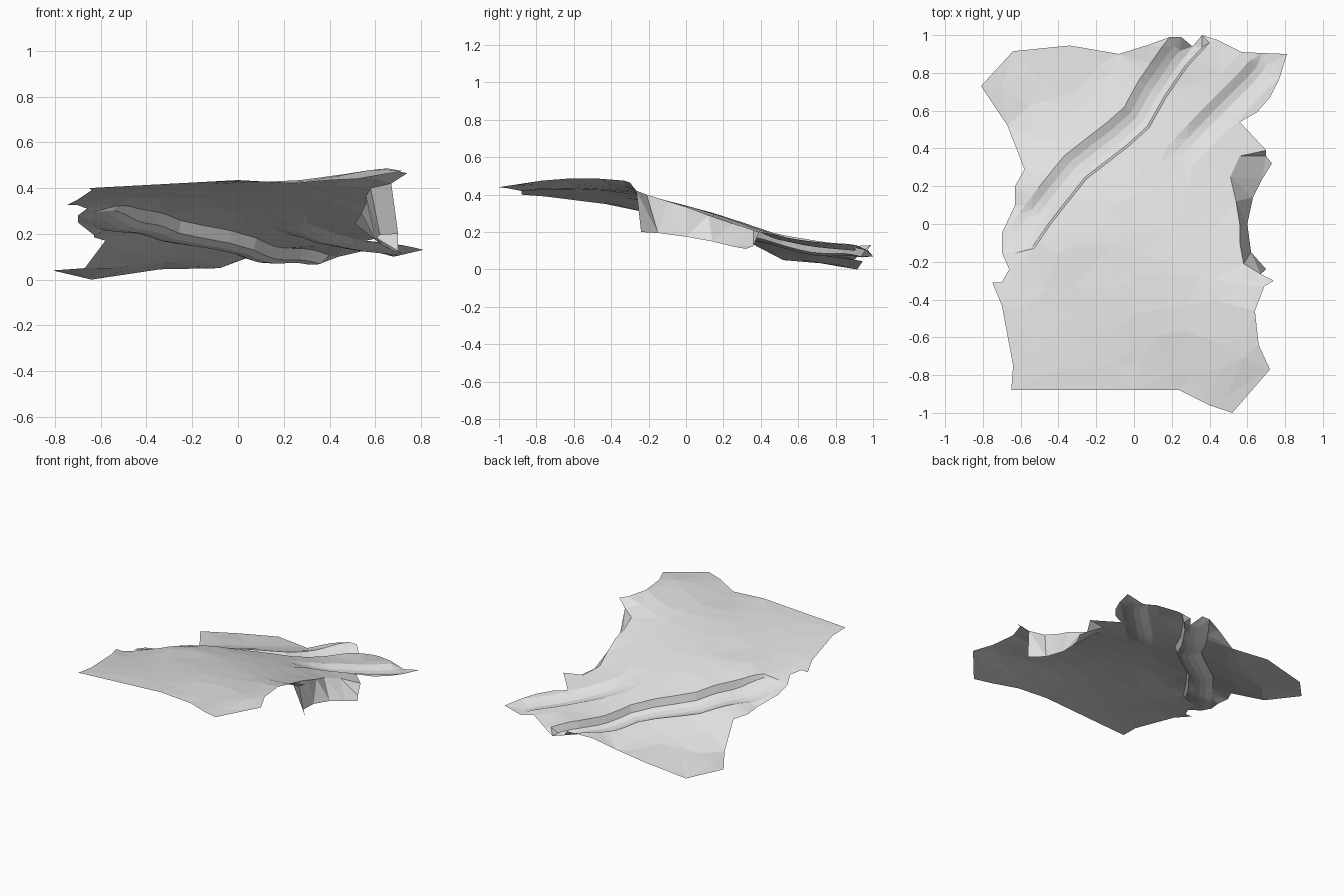
import bpy, random
from mathutils import Vector, geometry

if "Cube" in bpy.data.objects:
    bpy.data.objects.remove(bpy.data.objects["Cube"])

random.seed(4)

# Torn outer edge of the ground sheet (counter-clockwise from front left)
edge = [
    (-.65, -.88, .40), (0, -.88, .435), (.24, -.88, .42), (.40, -.96, .435), (.52, -1, .44),
    (.72, -.77, .475), (.66, -.64, .485), (.64, -.46, .485), (.69, -.33, .475), (.74, -.30, .465),
    (.67, -.265, .42),
    # foot of the cliff
    (.70, -.24, .20), (.62, -.15, .195), (.60, 0, .175), (.63, .14, .15), (.68, .24, .125),
    (.73, .32, .11), (.70, .36, .125), (.70, .39, .20),
    # back right and back edge
    (.56, .54, .17), (.65, .59, .16), (.72, .67, .15), (.77, .77, .14), (.81, .90, .13),
    (.68, .905, .10), (.57, .91, .13), (.44, .975, .10), (.36, 1, .07), (.31, .94, .065),
    (.25, .99, .13), (.19, .99, .13), (.08, .95, .11), (-.08, .90, .05), (-.34, .945, .045),
    (-.64, .915, .0)]
left_edge = [
    (-.81, .73, .04), (-.67, .52, .05), (-.58, .29, .17), (-.63, .20, .185), (-.63, .10, .195),
    (-.70, -.05, .25), (-.70, -.15, .28), (-.66, -.24, .31), (-.70, -.31, .325),
    (-.75, -.31, .325), (-.70, -.43, .35), (-.64, -.75, .39)]
outline = edge + left_edge

# Cliff rim, and spot heights on the open ground
rim = [(.67, -.265, .42), (.58, -.21, .40), (.56, -.10, .365), (.56, 0, .335), (.54, .12, .29),
       (.51, .25, .245), (.56, .36, .21), (.70, .39, .20)]
spots = [(0, -.5, .42), (0, -.1, .365), (0, .2, .285), (-.4, -.4, .375),
         (.3, 0, .34), (.3, .2, .28), (.2, .4, .215), (.4, .6, .17), (-.4, .6, .08),
         (-.2, .75, .08), (.2, .7, .14), (.4, -.6, .45), (.6, -.8, .48),
         (-.46, -.08, .335), (-.33, .14, .29), (-.03, .42, .21)]
controls = [p for i, p in enumerate(outline) if not 10 <= i <= 18 and i not in (24, 27, 28)]
controls += rim + spots


def trend(x, y):
    return .27 + .04 * x - .21 * y


def spread(x, y, c):
    return ((x - c[0]) ** 2 + (y - c[1]) ** 2 + .0025) ** .5


def solve(rows):
    """Gaussian elimination on rows of [coefficients..., value]."""
    n = len(rows)
    for i in range(n):
        k = max(range(i, n), key=lambda r: abs(rows[r][i]))
        rows[i], rows[k] = rows[k], rows[i]
        for r in range(n):
            if r != i:
                f = rows[r][i] / rows[i][i]
                rows[r] = [a - f * b for a, b in zip(rows[r], rows[i])]
    return [rows[i][n] / rows[i][i] for i in range(n)]


weights = solve([[spread(p[0], p[1], c) for c in controls] + [p[2] - trend(p[0], p[1])]
                 for p in controls])


def ground(x, y):
    """Sloping plane bent to pass through the control heights."""
    return trend(x, y) + sum(w * spread(x, y, c) for w, c in zip(weights, controls))


def inside(x, y):
    hit = False
    for a, b in zip(outline, outline[1:] + outline[:1]):
        if (a[1] > y) != (b[1] > y) and x < a[0] + (y - a[1]) * (b[0] - a[0]) / (b[1] - a[1]):
            hit = not hit
    return hit


def edge_distance(x, y):
    p = Vector((x, y))
    best = 9
    for a, b in zip(outline, outline[1:] + outline[:1]):
        a, b = Vector(a[:2]), Vector(b[:2])
        t = max(0, min(1, (p - a).dot(b - a) / (b - a).length_squared))
        best = min(best, (a + t * (b - a) - p).length)
    return best


points = outline + rim


def trough(path, profile):
    """Rows of points beside a path; profile is (sideways offset, depth)."""
    path = [Vector(p) for p in path]
    dense = []
    for a, b in zip(path, path[1:]):
        n = max(1, round((b - a).length / .05))
        dense += [a.lerp(b, i / n) for i in range(n)]
    dense.append(path[-1])
    for i, p in enumerate(dense):
        d = (dense[min(i + 3, len(dense) - 1)] - dense[max(i - 3, 0)]).normalized()
        fade = min(1, .3 + i / 5)
        for off, depth in profile:
            x, y = p.x - d.y * off, p.y + d.x * off
            if inside(x, y) and edge_distance(x, y) > .025:
                points.append((x, y, ground(x, y) - depth * fade))


# Main gully: steep bank on the right, gentle bank on the left
trough([(-.53, -.13), (-.44, .0), (-.37, .09), (-.25, .24), (-.03, .41), (.08, .51), (.17, .67),
        (.28, .83), (.40, .96)],
       [(0, 0), (.012, .05), (.045, .062), (.085, .055), (.125, .035), (.17, 0)])
# Shallow second gully
trough([(.26, .34), (.46, .55), (.64, .73), (.70, .80), (.73, .87)],
       [(-.06, 0), (-.02, .018), (.02, .03), (.06, .025), (.11, 0)])

# Loose, faceted open ground
step = .15
for i in range(-6, 7):
    for j in range(-7, 8):
        x = i * step + random.uniform(-.05, .05)
        y = j * step + random.uniform(-.05, .05)
        at_cliff = x > .48 and -.28 < y < .42
        if at_cliff or not inside(x, y) or edge_distance(x, y) < .06:
            continue
        if min((x - p[0]) ** 2 + (y - p[1]) ** 2 for p in points) > .06 ** 2:
            points.append((x, y, ground(x, y)))

# Triangulate inside the outline, keeping the cliff rim as a crease
n, m = len(outline), len(rim)
creases = [(i, (i + 1) % n) for i in range(n)] + [(n + i, n + i + 1) for i in range(m - 1)]
flat, _, faces, source, _, _ = geometry.delaunay_2d_cdt(
    [Vector(p[:2]) for p in points], creases, [], 1, 1e-5)
verts = [(v.x, v.y, max(0, points[s[0]][2] if s else ground(v.x, v.y)))
         for v, s in zip(flat, source)]

mesh = bpy.data.meshes.new("ground_sheet")
mesh.from_pydata(verts, [], faces)
mesh.update()
terrain = bpy.data.objects.new("ground_sheet", mesh)
bpy.context.collection.objects.link(terrain)

stone = bpy.data.materials.new("light grey")
stone.diffuse_color = (.75, .75, .75, 1)
stone.use_nodes = True
stone.node_tree.nodes["Principled BSDF"].inputs["Base Color"].default_value = stone.diffuse_color
mesh.materials.append(stone)
